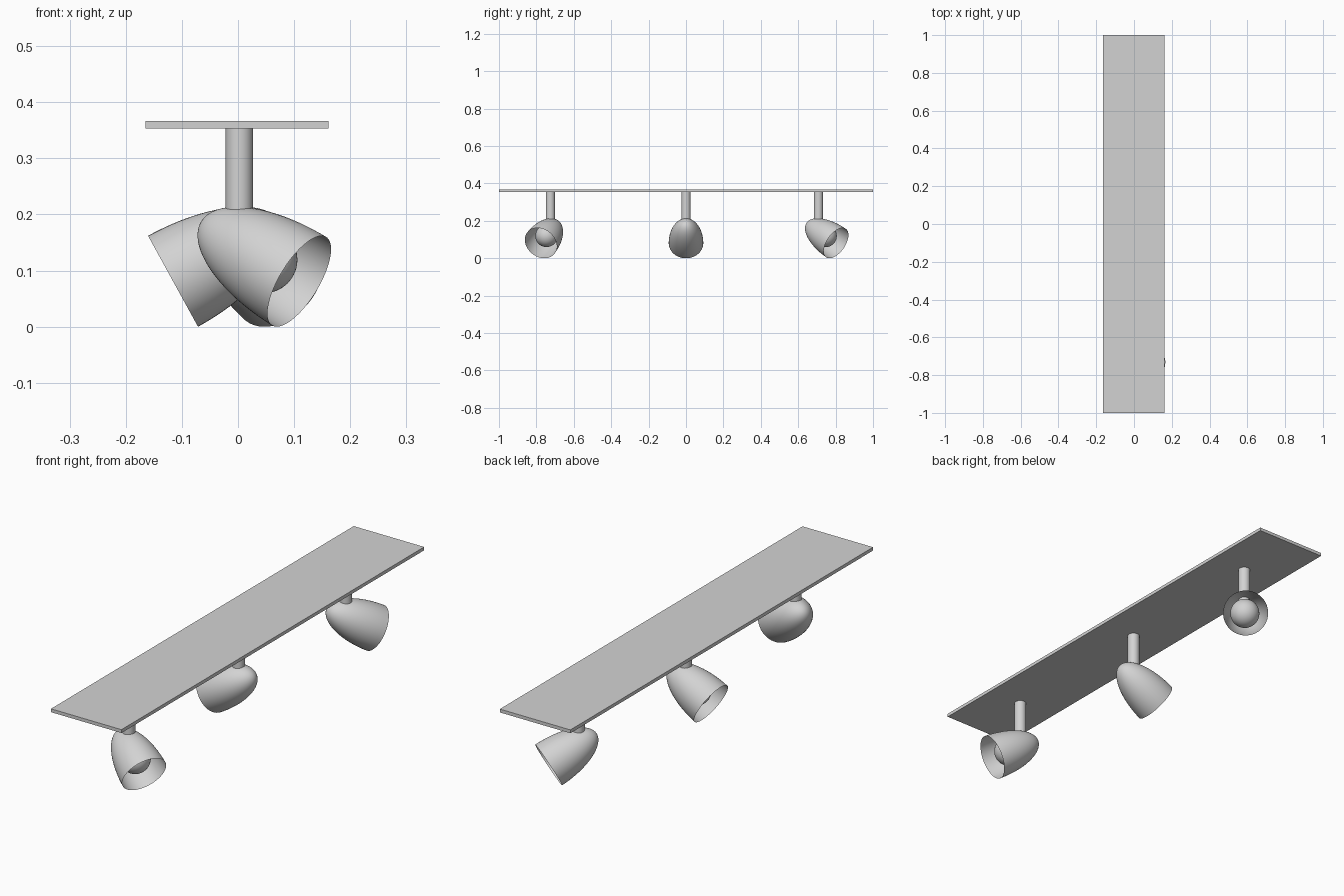
import bpy, bmesh, math
from mathutils import Matrix, Vector

cube = bpy.data.objects.get("Cube")
if cube:
    bpy.data.objects.remove(cube, do_unlink=True)

GREY = (0.65, 0.65, 0.65, 1.0)
grey = bpy.data.materials.new("light grey")
grey.use_nodes = True
grey.diffuse_color = GREY
grey.node_tree.nodes["Principled BSDF"].inputs["Base Color"].default_value = GREY


def finish(bm, name, smooth=True, matrix=Matrix()):
    """Turn a bmesh into a named, coloured object."""
    mesh = bpy.data.meshes.new(name)
    bm.to_mesh(mesh)
    bm.free()
    mesh.materials.append(grey)
    obj = bpy.data.objects.new(name, mesh)
    bpy.context.collection.objects.link(obj)
    obj.matrix_world = matrix
    if smooth:
        bpy.ops.object.select_all(action="DESELECT")
        obj.select_set(True)
        bpy.context.view_layer.objects.active = obj
        bpy.ops.object.shade_smooth_by_angle(angle=math.radians(40))
    return obj


def lathe(profile, steps=48):
    """Spin (radius, z) points around the z axis."""
    bm = bmesh.new()
    verts = [bm.verts.new((r, 0, z)) for r, z in profile]
    edges = [bm.edges.new(pair) for pair in zip(verts, verts[1:])]
    bmesh.ops.spin(bm, geom=verts + edges, cent=(0, 0, 0), axis=(0, 0, 1),
                   angle=math.tau, steps=steps)
    bmesh.ops.remove_doubles(bm, verts=bm.verts, dist=1e-5)
    bmesh.ops.recalc_face_normals(bm, faces=bm.faces)
    return bm


# Ceiling plate
PLATE_BOTTOM, PLATE_TOP = 0.353, 0.367
bm = bmesh.new()
bmesh.ops.create_cube(bm, size=1)
bmesh.ops.scale(bm, vec=(0.326, 2, PLATE_TOP - PLATE_BOTTOM), verts=bm.verts)
finish(bm, "ceiling_plate", smooth=False,
       matrix=Matrix.Translation((-0.002, 0, (PLATE_TOP + PLATE_BOTTOM) / 2)))

# Lamp dimensions: the shade is half an ellipsoid, open at its rim
STEM_X, STEM_RADIUS, STEM_BOTTOM = 0.0025, 0.0245, 0.2
PIVOT_Z, RIM_REACH = 0.146, 0.135
SHADE_RADIUS, SHADE_LENGTH = 0.0925, 0.218
BULB_REACH, BULB_RADIUS = 0.055, 0.06
TILT = math.radians(28.8)
RINGS = 20


def spotlight(label, y, heading):
    """One stem, shade and bulb; heading is the turn about z from +x."""
    heading = math.radians(heading)
    axis = Vector((math.cos(TILT) * math.cos(heading),
                   math.cos(TILT) * math.sin(heading), -math.sin(TILT)))
    pivot = Vector((STEM_X, y, PIVOT_Z))
    turn = axis.to_track_quat("Z", "Y").to_matrix().to_4x4()

    # Stem
    bm = bmesh.new()
    bmesh.ops.create_cone(bm, cap_ends=True, segments=32, radius1=STEM_RADIUS,
                          radius2=STEM_RADIUS, depth=PLATE_BOTTOM - STEM_BOTTOM)
    middle = (STEM_X, y, (PLATE_BOTTOM + STEM_BOTTOM) / 2)
    finish(bm, label + "_stem", matrix=Matrix.Translation(middle))

    # Shade, open towards the axis
    angles = [math.pi / 2 * i / RINGS for i in range(RINGS + 1)]
    profile = [(SHADE_RADIUS * math.cos(a), -SHADE_LENGTH * math.sin(a)) for a in angles]
    finish(lathe(profile), label + "_shade",
           matrix=Matrix.Translation(pivot + axis * RIM_REACH) @ turn)

    # Bulb
    bm = bmesh.new()
    bmesh.ops.create_uvsphere(bm, u_segments=32, v_segments=20, radius=BULB_RADIUS)
    finish(bm, label + "_bulb",
           matrix=Matrix.Translation(pivot + axis * BULB_REACH) @ turn)


spotlight("front", -0.725, -25.6)
spotlight("middle", 0, 180)
spotlight("back", 0.708, 53)
